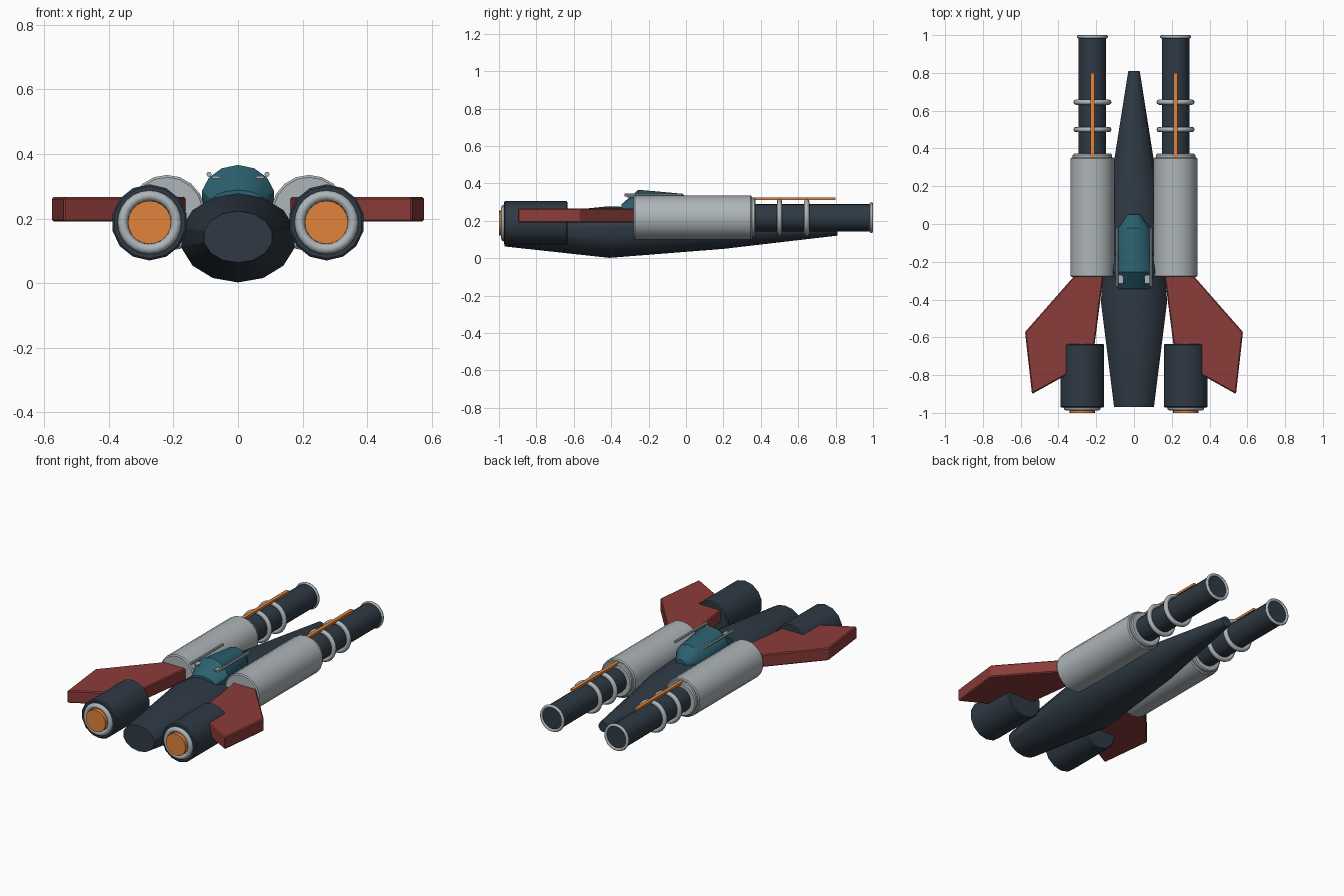
import bpy, bmesh, math
from mathutils import Vector

if "Cube" in bpy.data.objects:
    bpy.data.objects.remove(bpy.data.objects["Cube"])


def mat(name, rgb):
    m = bpy.data.materials.new(name)
    m.diffuse_color = (*rgb, 1)
    m.use_nodes = True
    m.node_tree.nodes["Principled BSDF"].inputs["Base Color"].default_value = m.diffuse_color
    return m


DARK = mat("dark_hull", (0.028, 0.042, 0.058))
RED = mat("red_wing", (0.26, 0.045, 0.042))
TEAL = mat("teal_glass", (0.024, 0.12, 0.16))
ORANGE = mat("orange_glow", (0.75, 0.23, 0.045))
GREY = mat("light_grey", (0.42, 0.46, 0.48))


def finish(name, bm, material, smooth=True):
    bmesh.ops.recalc_face_normals(bm, faces=bm.faces)
    me = bpy.data.meshes.new(name)
    bm.to_mesh(me)
    bm.free()
    ob = bpy.data.objects.new(name, me)
    bpy.context.collection.objects.link(ob)
    me.materials.append(material)
    if smooth:
        bpy.ops.object.select_all(action='DESELECT')
        ob.select_set(True)
        bpy.context.view_layer.objects.active = ob
        bpy.ops.object.shade_smooth_by_angle(angle=math.radians(32))
    return ob


def loft(name, stations, sides, material, x=0.0):
    """Ellipse sections along y: (y, half width, centre z, half height)."""
    bm = bmesh.new()
    rings = []
    for y, rx, zc, rz in stations:
        rings.append([bm.verts.new((x + rx * math.sin(a), y, zc + rz * math.cos(a)))
                      for a in (2 * math.pi * i / sides for i in range(sides))])
    for r, s in zip(rings, rings[1:]):
        for i in range(sides):
            j = (i + 1) % sides
            bm.faces.new((r[i], r[j], s[j], s[i]))
    bm.faces.new(rings[0])
    bm.faces.new(rings[-1])
    return finish(name, bm, material)


def lathe(name, x, z, profile, sides, material):
    """Round solid along y from (y, radius) pairs."""
    return loft(name, [(y, r, z, r) for y, r in profile], sides, material, x)


def ring(name, loc, major, minor, material):
    bpy.ops.mesh.primitive_torus_add(location=loc, rotation=(math.pi / 2, 0, 0),
                                     major_radius=major, minor_radius=minor,
                                     major_segments=24, minor_segments=8)
    ob = bpy.context.object
    ob.name = name
    ob.data.materials.append(material)
    bpy.ops.object.shade_smooth_by_angle(angle=math.radians(50))


def box(name, loc, size, material):
    bm = bmesh.new()
    bmesh.ops.create_cube(bm, size=1)
    for v in bm.verts:
        v.co = Vector([c * s for c, s in zip(v.co, size)]) + Vector(loc)
    return finish(name, bm, material, False)


# Fuselage and canopy
loft("fuselage", [(-0.97, 0.108, 0.143, 0.08), (-0.41, 0.18, 0.14, 0.138),
                  (0.20, 0.13, 0.15, 0.10), (0.81, 0.031, 0.153, 0.032)], 14, DARK)
loft("canopy", [(-0.345, 0.085, 0.25, 0.038), (-0.255, 0.115, 0.262, 0.104),
                (-0.02, 0.085, 0.255, 0.09), (0.05, 0.035, 0.245, 0.035)], 14, TEAL)

WING = [(0.16, -0.26), (0.303, -0.26), (0.577, -0.572), (0.54, -0.90),
        (0.36, -0.80), (0.22, -0.725)]

for side, s in (("left", -1), ("right", 1)):
    gx, gz = s * 0.22, 0.217
    # Cannon: jacket, barrel, clamp rings, muzzle and top rail
    lathe("cannon_jacket_" + side, gx, gz,
          [(-0.28, 0.111), (-0.274, 0.118), (0.346, 0.118), (0.352, 0.112),
           (0.353, 0.106), (0.366, 0.106), (0.372, 0.10)], 18, GREY)
    lathe("cannon_barrel_" + side, gx, gz, [(0.34, 0.074), (0.992, 0.074)], 18, DARK)
    for i, y in enumerate((0.50, 0.645)):
        ring(f"barrel_ring_{side}_{i}", (gx, y, gz), 0.087, 0.014, GREY)
    ring("muzzle_ring_" + side, (gx, 0.991, gz), 0.074, 0.009, GREY)
    box("barrel_rail_" + side, (gx, 0.575, 0.317), (0.022, 0.45, 0.014), ORANGE)

    # Engine: nacelle, nozzle ring and glowing exhaust
    ex, ez = s * 0.274, 0.188
    lathe("engine_nacelle_" + side, ex, ez,
          [(-0.972, 0.112), (-0.967, 0.118), (-0.64, 0.118), (-0.634, 0.112)], 14, DARK)
    ring("nozzle_ring_" + side, (ex, -0.972, ez), 0.083, 0.016, GREY)
    lathe("engine_exhaust_" + side, ex, ez, [(-1.0, 0.067), (-0.96, 0.067)], 20, ORANGE)

    # Wing slab
    bm = bmesh.new()
    face = bm.faces.new([bm.verts.new((s * x, y, 0.19)) for x, y in WING])
    new = bmesh.ops.extrude_face_region(bm, geom=[face])["geom"]
    bmesh.ops.translate(bm, vec=(0, 0, 0.077),
                        verts=[g for g in new if isinstance(g, bmesh.types.BMVert)])
    wing = finish("wing_" + side, bm, RED, False)
    bev = wing.modifiers.new("edge_bevel", 'BEVEL')
    bev.width, bev.segments = 0.006, 1

    # Canopy rails and their small brackets
    lathe("canopy_rail_" + side, s * 0.09, 0.337, [(-0.33, 0.008), (-0.02, 0.008)], 8, GREY)
    box("rail_bracket_" + side, (s * 0.068, -0.292, 0.328), (0.026, 0.046, 0.007), GREY)
